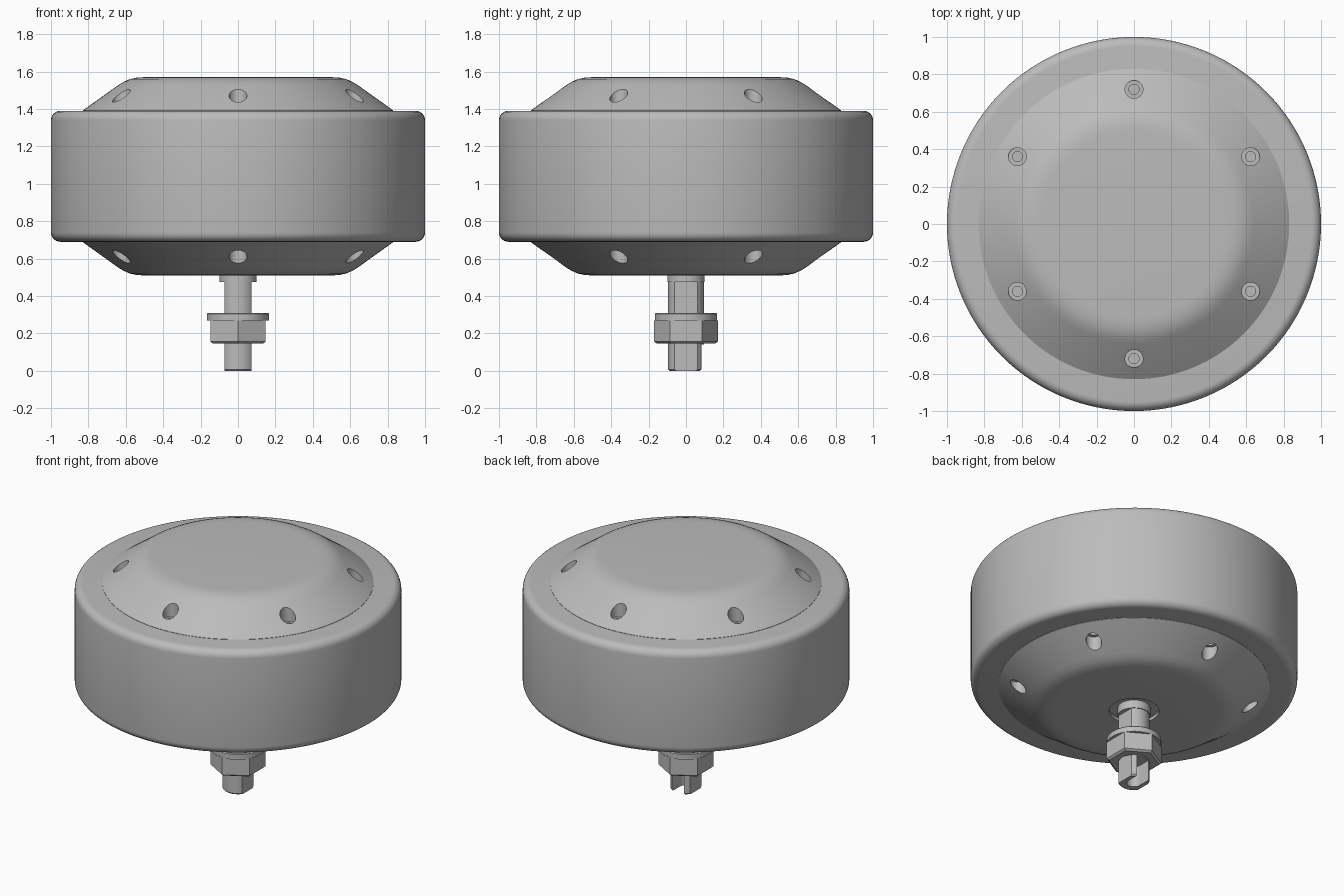
import bpy
import math
from mathutils import Vector

MID_Z = 1.04          # symmetry plane of the wheel body
HOLE_CIRCLE = 0.72

old = bpy.data.objects.get("Cube")
if old:
    bpy.data.objects.remove(old, do_unlink=True)

grey = bpy.data.materials.new("plain grey")
grey.use_nodes = True
grey.diffuse_color = (0.5, 0.5, 0.5, 1)
grey.node_tree.nodes["Principled BSDF"].inputs["Base Color"].default_value = (0.5, 0.5, 0.5, 1)


def lathe(name, profile, sides=96, turn=0.0, centre=(0, 0)):
    """Closed solid of revolution; the profile runs bottom to top, starting and ending on the axis."""
    verts, rings = [], []
    for r, z in profile:
        count = sides if r > 0 else 1
        rings.append([len(verts) + i for i in range(count)])
        for i in range(count):
            a = turn + math.tau * i / sides
            verts.append(Vector((centre[0] + r * math.cos(a), centre[1] + r * math.sin(a), z)))
    faces = []
    for low, high in zip(rings, rings[1:]):
        for i in range(sides):
            j = (i + 1) % sides
            if len(low) == 1:
                faces.append((low[0], high[j], high[i]))
            elif len(high) == 1:
                faces.append((low[i], low[j], high[0]))
            else:
                faces.append((low[i], low[j], high[j], high[i]))
    mesh = bpy.data.meshes.new(name)
    mesh.from_pydata(verts, [], faces)
    mesh.materials.append(grey)
    obj = bpy.data.objects.new(name, mesh)
    bpy.context.collection.objects.link(obj)
    return obj


def cylinder(name, r, low, high, sides=32, centre=(0, 0)):
    return lathe(name, [(0, low), (r, low), (r, high), (0, high)], sides, 0, centre)


def box(name, low, high):
    low, high = Vector(low), Vector(high)
    bpy.ops.mesh.primitive_cube_add(size=1, location=(low + high) / 2)
    obj = bpy.context.object
    obj.name = name
    obj.scale = high - low
    obj.data.materials.append(grey)
    return obj


def activate(obj):
    bpy.ops.object.select_all(action="DESELECT")
    obj.select_set(True)
    bpy.context.view_layer.objects.active = obj


def cut(obj, cutters):
    for cutter in cutters:
        cutter.hide_render = True
        mod = obj.modifiers.new("cut", "BOOLEAN")
        mod.operation, mod.solver, mod.object = "DIFFERENCE", "EXACT", cutter
        activate(obj)
        bpy.ops.object.modifier_apply(modifier=mod.name)
        bpy.data.objects.remove(cutter, do_unlink=True)


def smooth(obj, angle=25):
    activate(obj)
    bpy.ops.object.shade_smooth_by_angle(angle=math.radians(angle))


# Tyre drum with rounded rims
R, HALF, ROUND = 1.0, 0.35, 0.05
corner = [(R - ROUND + ROUND * math.sin(t), HALF - ROUND + ROUND * math.cos(t))
          for t in [math.pi / 2 * k / 6 for k in range(7)]]
upper = [(r, MID_Z + h) for r, h in reversed(corner)]
lower = [(r, MID_Z - h) for r, h in corner]
smooth(lathe("tyre_drum", [(0, MID_Z - HALF)] + lower + upper + [(0, MID_Z + HALF)], 128))

# Domed covers with counterbored screw holes, top and bottom
dome = [(0, 0.22), (0.83, 0.22), (0.83, 0.352), (0.64, 0.488), (0.61, 0.506),
        (0.58, 0.519), (0.54, 0.528), (0.5, 0.53), (0, 0.53)]
for name, side in (("top_cover", 1), ("bottom_cover", -1)):
    profile = [(r, MID_Z + side * h) for r, h in dome]
    cover = lathe(name, profile if side > 0 else profile[::-1], 128)
    cutters = []
    for k in range(6):
        a = math.radians(90 + 60 * k)
        spot = (HOLE_CIRCLE * math.cos(a), HOLE_CIRCLE * math.sin(a))
        for r, floor in ((0.048, 0.37), (0.027, 0.355)):
            ends = sorted((MID_Z + side * floor, MID_Z + side * 0.6))
            cutters.append(cylinder("hole_cutter", r, *ends, 24, spot))
    if side < 0:
        cutters.append(cylinder("bearing_cutter", 0.153, 0.4, 0.53, 48))
    cut(cover, cutters)
    smooth(cover)

# Axle: round bar with two flats and a cable slot open to the back
axle = lathe("axle", [(0, 0), (0.088, 0), (0.095, 0.008), (0.095, 0.6), (0, 0.6)], 48)
cutters = [box("flat_cutter", (min(s * 0.072, s * 0.2), -0.2, -0.1),
               (max(s * 0.072, s * 0.2), 0.2, 0.478)) for s in (-1, 1)]
cutters += [box("slot_cutter", (-0.045, 0.0, -0.1), (0.045, 0.2, 0.14)),
            cylinder("slot_round_cutter", 0.045, -0.1, 0.14, 24)]
cut(axle, cutters)
smooth(axle)

# Collar against the bearing
smooth(cylinder("axle_collar", 0.1, 0.475, 0.56, 48))

# Washer and hexagonal nut
smooth(lathe("washer", [(0, 0.27), (0.167, 0.27), (0.167, 0.305), (0.162, 0.31), (0, 0.31)], 48))
nut = lathe("hex_nut", [(0, 0.145), (0.155, 0.145), (0.17, 0.156), (0.17, 0.27), (0, 0.27)],
            6, math.radians(30))
cut(nut, [cylinder("bore_cutter", 0.096, 0.1, 0.26, 48)])
smooth(nut)
